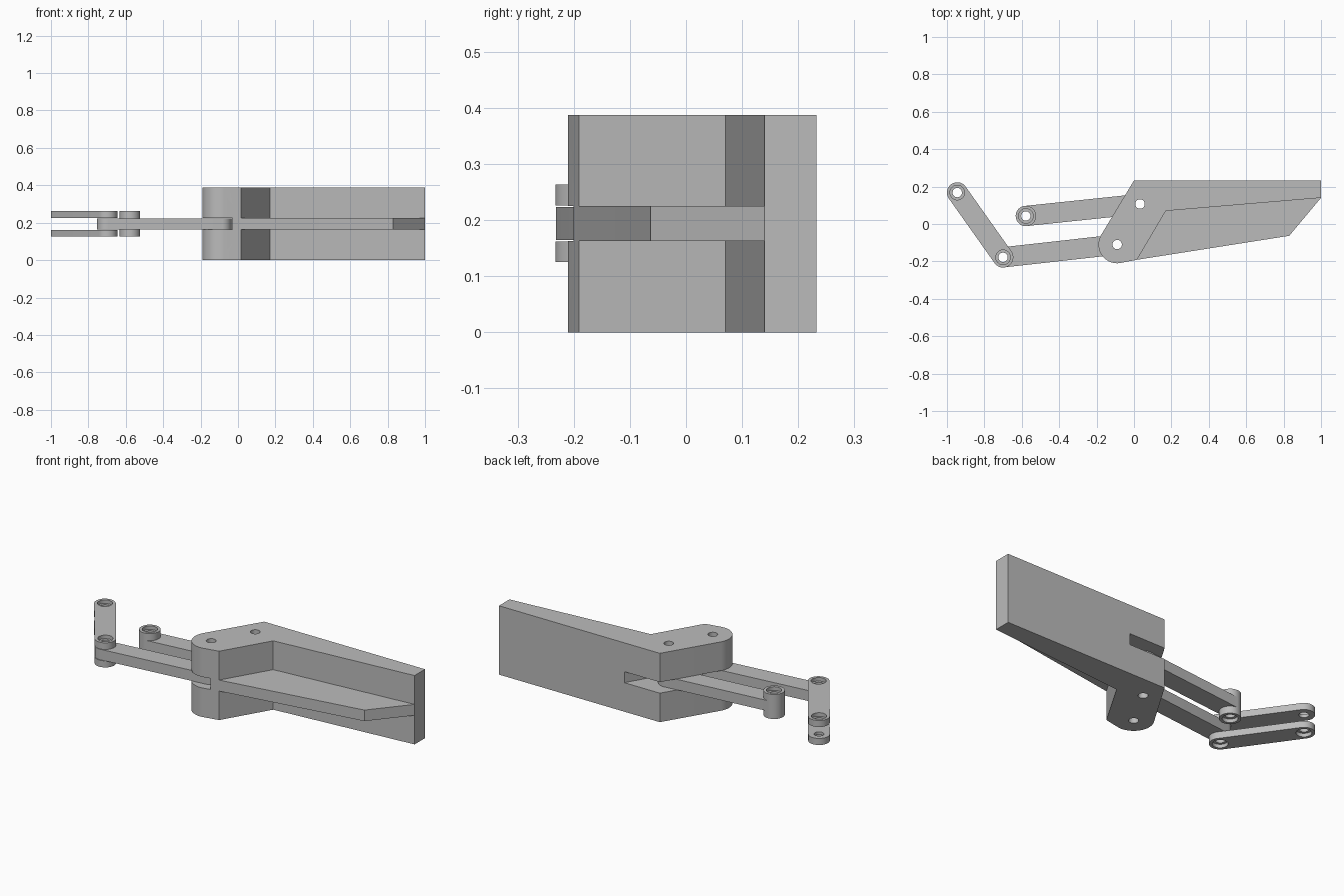
import bpy, bmesh, math
from mathutils import Vector

cube = bpy.data.objects.get("Cube")
if cube:
    bpy.data.objects.remove(cube, do_unlink=True)

grey = bpy.data.materials.new("plain_grey")
grey.use_nodes = True
grey.diffuse_color = (0.5, 0.5, 0.5, 1)
grey.node_tree.nodes["Principled BSDF"].inputs["Base Color"].default_value = (0.5, 0.5, 0.5, 1)

HEIGHT, MID = 0.387, 0.194
HOLE_R, RECESS_R, RECESS_DEPTH = 0.025, 0.039, 0.02
SLOT, THICK, BOSS = 0.031, 0.0295, 0.069   # half heights about MID

# Pivot centres
FRONT_PIN, BACK_PIN = Vector((-0.09, -0.11)), Vector((0.032, 0.107))
FRONT_END, BACK_END = Vector((-0.70, -0.178)), Vector((-0.578, 0.043))
TIP = Vector((-0.945, 0.168))


def prism(name, points, z0, z1):
    """Extrude a flat outline upwards."""
    bm = bmesh.new()
    face = bm.faces.new([bm.verts.new((p[0], p[1], z0)) for p in points])
    top = bmesh.ops.extrude_face_region(bm, geom=[face])["geom"]
    bmesh.ops.translate(bm, vec=(0, 0, z1 - z0),
                        verts=[v for v in top if isinstance(v, bmesh.types.BMVert)])
    bmesh.ops.recalc_face_normals(bm, faces=bm.faces)
    mesh = bpy.data.meshes.new(name)
    bm.to_mesh(mesh)
    bm.free()
    obj = bpy.data.objects.new(name, mesh)
    bpy.context.collection.objects.link(obj)
    mesh.materials.append(grey)
    return obj


def arc(centre, radius, start, end, steps=24):
    return [centre + radius * Vector((math.cos(a), math.sin(a)))
            for a in (start + (end - start) * i / steps for i in range(steps + 1))]


def disc(name, centre, radius, z0, z1):
    return prism(name, arc(centre, radius, 0, math.tau, 48)[:-1], z0, z1)


def bar(name, a, b, radius, z0, z1):
    """Round-ended bar between two pivots."""
    d = b - a
    angle = math.atan2(d.y, d.x)
    outline = (arc(b, radius, angle - math.pi / 2, angle + math.pi / 2)
               + arc(a, radius, angle + math.pi / 2, angle + math.pi * 1.5))
    return prism(name, outline, z0, z1)


def combine(obj, other, operation):
    mod = obj.modifiers.new(operation.lower(), "BOOLEAN")
    mod.operation, mod.solver, mod.object = operation, "EXACT", other
    bpy.context.view_layer.objects.active = obj
    bpy.ops.object.modifier_apply(modifier=mod.name)
    bpy.data.objects.remove(other, do_unlink=True)


def drill(obj, centre, radius=HOLE_R, z0=-0.1, z1=0.5):
    combine(obj, disc("drill", centre, radius, z0, z1), "DIFFERENCE")


def finish(obj):
    bpy.ops.object.select_all(action="DESELECT")
    obj.select_set(True)
    bpy.context.view_layer.objects.active = obj
    bpy.ops.object.shade_smooth_by_angle(angle=math.radians(30))


# Bracket: rounded hinge block with a tall back wall
bracket = prism("bracket", arc(FRONT_PIN, 0.1, math.radians(149), math.radians(279))
                + [(0.016, -0.191), (0.17, 0.07), (1, 0.14), (1, 0.233), (0, 0.233)],
                0, HEIGHT)
# Horizontal rib across the middle, overlapping into the block and wall
rib = prism("rib", [(-0.02, -0.197), (0.83, -0.063), (1, 0.14), (1, 0.18), (0.1, 0.15)],
            MID - SLOT, MID + SLOT)
combine(bracket, rib, "UNION")
# Slot that receives the two links, parallel to the slanted side
slot = prism("slot", [(-0.088, -0.3), (0.278, 0.333), (-0.4, 0.333), (-0.4, -0.3)],
             MID - SLOT, MID + SLOT)
combine(bracket, slot, "DIFFERENCE")
for pin in (FRONT_PIN, BACK_PIN):
    drill(bracket, pin)
finish(bracket)

# Front link
front_link = bar("front_link", FRONT_PIN, FRONT_END, 0.054, MID - THICK, MID + THICK)
for pin in (FRONT_PIN, FRONT_END):
    drill(front_link, pin)
finish(front_link)

# Back link with a tall boss at its free end
back_link = bar("back_link", BACK_PIN, BACK_END, 0.054, MID - THICK, MID + THICK)
combine(back_link, disc("boss", BACK_END, 0.0545, MID - BOSS, MID + BOSS), "UNION")
for pin in (BACK_PIN, BACK_END):
    drill(back_link, pin)
for side in (-1, 1):
    z = MID + side * BOSS
    drill(back_link, BACK_END, RECESS_R, z - RECESS_DEPTH, z + RECESS_DEPTH)
finish(back_link)

# Pair of end plates on either side of the front link, recessed on the outside
for side, name in ((-1, "lower_end_plate"), (1, "upper_end_plate")):
    inner, outer = MID + side * 0.032, MID + side * BOSS
    plate = bar(name, FRONT_END, TIP, 0.055, min(inner, outer), max(inner, outer))
    for pin in (FRONT_END, TIP):
        drill(plate, pin)
        drill(plate, pin, RECESS_R, outer - RECESS_DEPTH, outer + RECESS_DEPTH)
    finish(plate)
